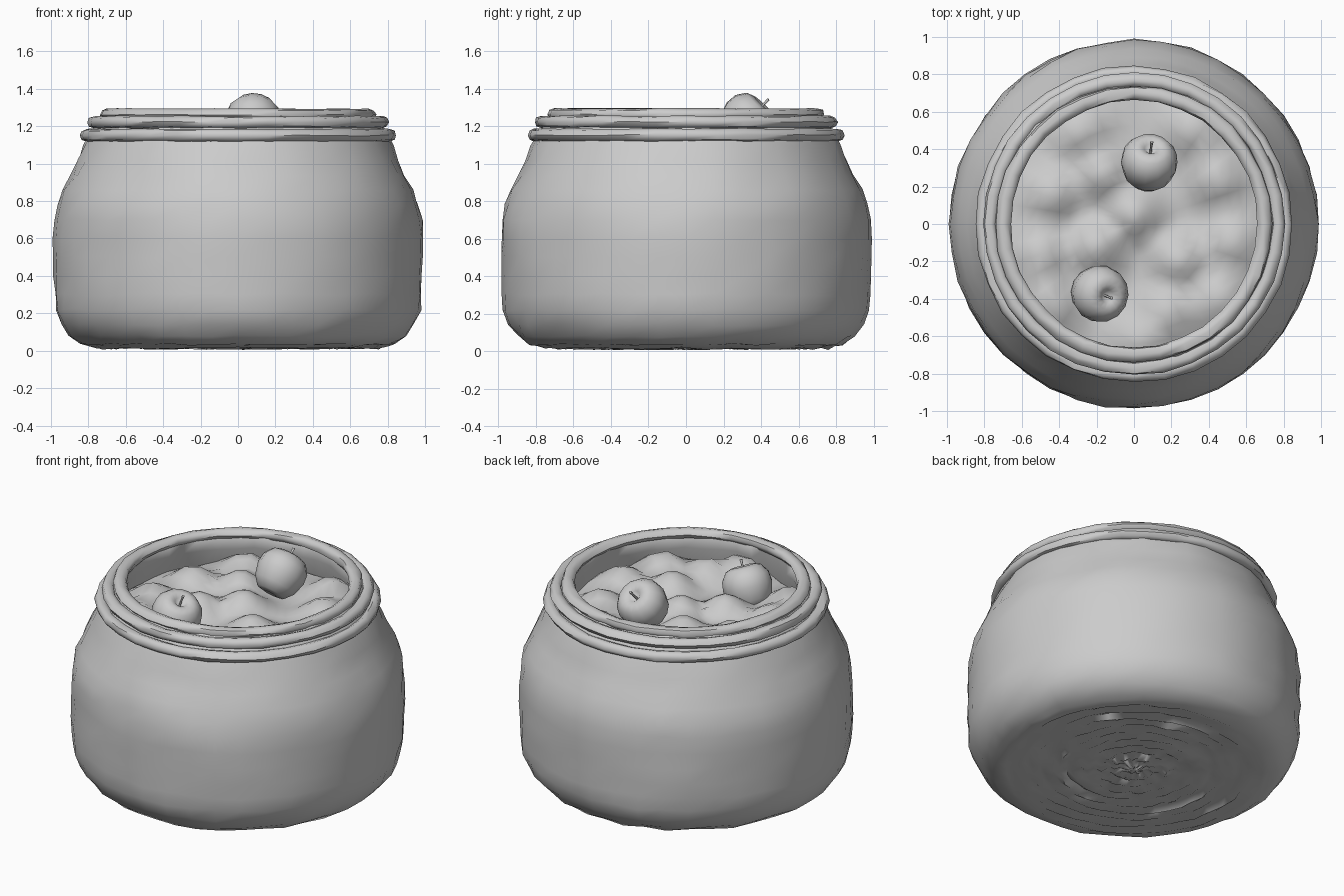
import bpy, bmesh, math, random
from mathutils import Vector, Euler

if "Cube" in bpy.data.objects:
    bpy.data.objects.remove(bpy.data.objects["Cube"])

random.seed(4)


def finish(name, bm, angle=50):
    bmesh.ops.recalc_face_normals(bm, faces=bm.faces[:])
    me = bpy.data.meshes.new(name)
    bm.to_mesh(me)
    bm.free()
    ob = bpy.data.objects.new(name, me)
    bpy.context.collection.objects.link(ob)
    bpy.ops.object.select_all(action='DESELECT')
    bpy.context.view_layer.objects.active = ob
    ob.select_set(True)
    bpy.ops.object.shade_smooth_by_angle(angle=math.radians(angle))
    return ob


def lathe(name, profile, sides, jitter=0.0, zjitter=0.0, closed=False, angle=50):
    """Revolve (radius, z) points about z; radius 0 becomes a pole."""
    bm = bmesh.new()
    rings = []
    for r, z in profile:
        if r < 1e-6:
            rings.append([bm.verts.new((0, 0, z))])
            continue
        ring = []
        for i in range(sides):
            a = 2 * math.pi * i / sides
            rr = r + random.uniform(-jitter, jitter)
            zz = z + random.uniform(-zjitter, zjitter)
            ring.append(bm.verts.new((rr * math.cos(a), rr * math.sin(a), zz)))
        rings.append(ring)
    pairs = list(zip(rings, rings[1:]))
    if closed:
        pairs.append((rings[-1], rings[0]))
    for a, b in pairs:
        for i in range(sides):
            j = (i + 1) % sides
            quad = [a[i % len(a)], a[j % len(a)], b[j % len(b)], b[i % len(b)]]
            bm.faces.new(list(dict.fromkeys(quad)))
    return finish(name, bm, angle)


# Woven body: coiled base, bulging wall, folded inner wall
base = [(0, 0.012)]
for k in range(1, 21):
    base.append((0.04 * k, 0.012 if k % 2 else 0.03))
wall = [(0.84, 0.035), (0.90, 0.08), (0.945, 0.14), (0.975, 0.22), (0.98, 0.3),
        (0.985, 0.4), (0.985, 0.5), (0.985, 0.6), (0.98, 0.7), (0.965, 0.78),
        (0.935, 0.86), (0.895, 0.94), (0.86, 1.02), (0.825, 1.1), (0.79, 1.17),
        (0.74, 1.24), (0.70, 1.27), (0.675, 1.25), (0.68, 1.17), (0.71, 1.05), (0.74, 0.95)]
lathe("basket_body", base + wall, 40, 0.008, 0.007, angle=60)

# Rolled rim coils
for name, major, z, rr, rz in [("lower_rim_coil", 0.81, 1.152, 0.037, 0.034),
                               ("middle_rim_coil", 0.77, 1.222, 0.037, 0.033),
                               ("upper_rim_coil", 0.70, 1.262, 0.04, 0.032)]:
    section = [(major + rr * math.cos(t * math.pi / 4), z + rz * math.sin(t * math.pi / 4))
               for t in range(8)]
    lathe(name, section, 32, 0.005, 0.003, closed=True)

# Lumpy heap of contents
bumps = [(0.53, -0.1), (0.18, -0.47), (-0.29, 0.49), (-0.44, 0.16), (0.0, 0.05),
         (0.45, 0.24), (0.24, -0.2), (-0.5, -0.17), (-0.2, -0.12), (0.32, 0.5),
         (-0.17, 0.27), (0.45, -0.4), (-0.45, -0.42), (0.05, -0.62)]


def heap_height(x, y):
    near = min((x - bx) ** 2 + (y - by) ** 2 for bx, by in bumps)
    return 1.06 + 0.13 * math.exp(-near / 0.022)


bm = bmesh.new()
rings = [[bm.verts.new((0, 0, heap_height(0, 0)))]]
for k in range(1, 13):
    r = 0.7 * k / 12
    rings.append([])
    for i in range(40):
        a = 2 * math.pi * i / 40
        x, y = r * math.cos(a), r * math.sin(a)
        rings[-1].append(bm.verts.new((x, y, heap_height(x, y))))
for a, b in zip(rings, rings[1:]):
    for i in range(40):
        j = (i + 1) % 40
        quad = [a[i % len(a)], a[j % len(a)], b[j % len(b)], b[i % len(b)]]
        bm.faces.new(list(dict.fromkeys(quad)))
finish("heap_of_contents", bm, 80)

# Loose apples with stems
apple_profile = [(0, -0.11), (0.04, -0.13), (0.09, -0.12), (0.13, -0.07), (0.152, 0.01),
                 (0.145, 0.07), (0.11, 0.12), (0.07, 0.135), (0.035, 0.12), (0, 0.08)]
stem_profile = [(0, 0.07), (0.007, 0.07), (0.006, 0.14), (0.009, 0.175), (0, 0.178)]
for label, loc, rot in [("back", (0.08, 0.32, 1.215), (-0.75, 0.12, 0)),
                        ("front", (-0.19, -0.37, 1.135), (0.15, 0.42, 0))]:
    for part, prof, sides in [("apple", apple_profile, 14), ("apple_stem", stem_profile, 6)]:
        ob = lathe(f"{label}_{part}", prof, sides, angle=60)
        ob.location = Vector(loc)
        ob.rotation_euler = Euler(rot)
